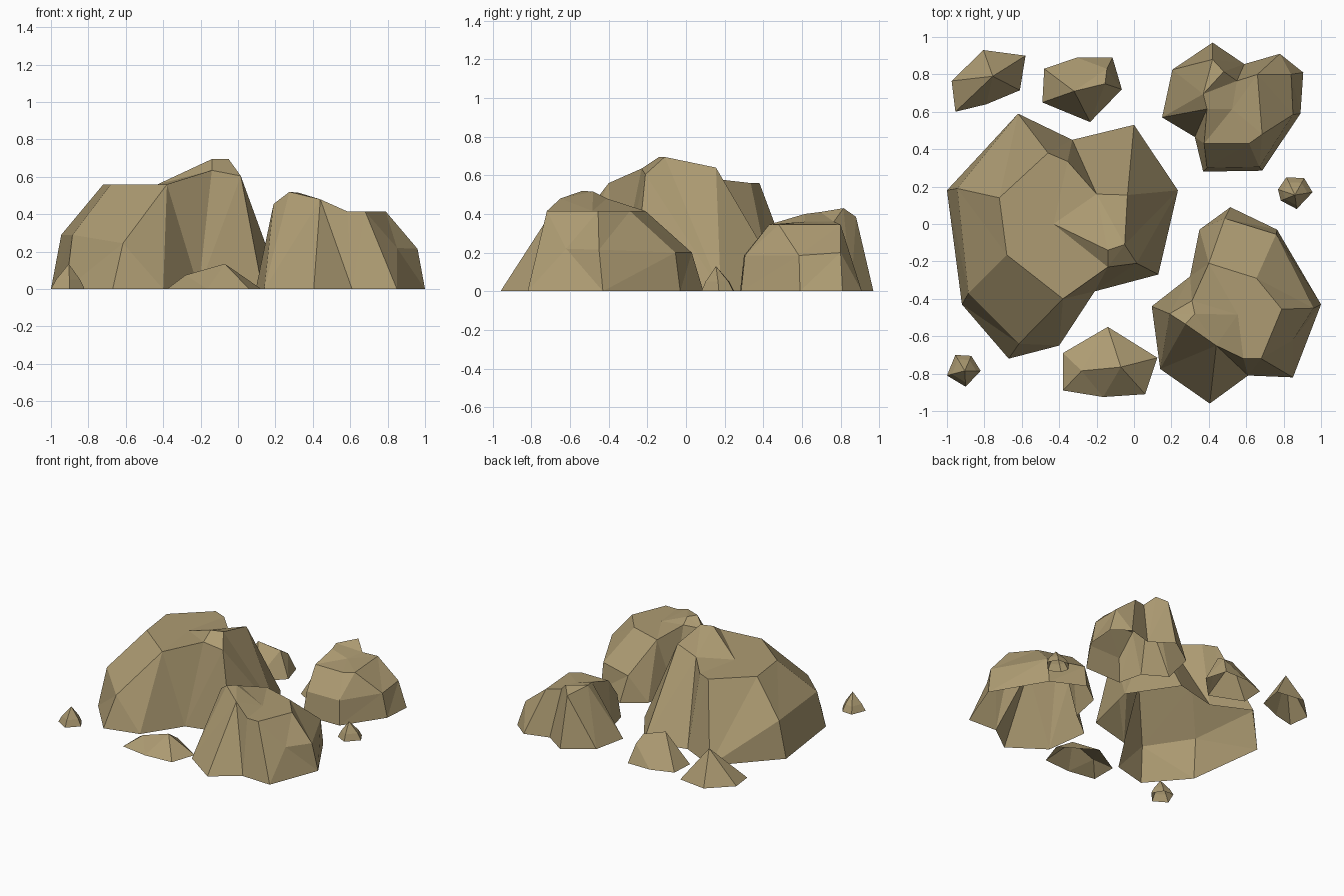
import bpy
from mathutils import Vector
from mathutils.geometry import delaunay_2d_cdt

stone = bpy.data.materials.new("tan_stone")
stone.diffuse_color = (0.42, 0.33, 0.17, 1)


def rock(name, columns, crown=()):
    """Rock shell: each column runs from the ground up to the rim."""
    pts, edges = [], set()

    def idx(p):
        p = tuple(p) if len(p) == 3 else (p[0], p[1], 0)
        if p not in pts:
            pts.append(p)
        return pts.index(p)

    def link(a, b):
        if a != b:
            edges.add((min(a, b), max(a, b)))

    cols = [[idx(p) for p in c] for c in columns]
    ground = [c[0] for c in cols if pts[c[0]][2] == 0]
    for loop in (ground, [c[-1] for c in cols]):
        for a, b in zip(loop, loop[1:] + loop[:1]):
            link(a, b)
    for c, d in zip(cols, cols[1:] + cols[:1]):
        for a, b in zip(c, c[1:]):
            link(a, b)
        if len(c) == 3 and len(d) == 3:
            link(c[1], d[1])
    for p in crown:
        idx(p)
    out = delaunay_2d_cdt([Vector(p[:2]) for p in pts], sorted(edges), [], 1, 1e-5)
    verts = []
    for v, src in zip(out[0], out[3]):
        near = src[0] if src else min(
            range(len(pts)), key=lambda i: (Vector(pts[i][:2]) - v).length)
        verts.append((v.x, v.y, pts[near][2]))
    mesh = bpy.data.meshes.new(name)
    mesh.from_pydata(verts, [], [tuple(f) for f in out[2]])
    mesh.materials.append(stone)
    obj = bpy.data.objects.new(name, mesh)
    bpy.context.collection.objects.link(obj)


# Large boulder
rock("large_boulder", [
    [(-1, .18), (-.945, .19, .29), (-.72, .14, .56)],
    [(-.62, .59), (-.46, .38, .56)],
    [(-.33, .45), (-.355, .335, .56)],
    [(-.2, .16, .58)],
    [(0, .53), (-.035, .155, .64)],
    [(.235, .18), (-.035, .155, .64)],
    [(-.05, -.11, .695)],
    [(.13, -.27), (.015, -.21, .605)],
    [(-.21, -.36), (-.14, -.23, .635)],
    [(-.40, -.65), (-.38, -.40, .56)],
    [(-.67, -.72), (-.615, -.64, .245), (-.38, -.40, .56)],
    [(-.92, -.43), (-.885, -.37, .29), (-.68, -.165, .56)],
], [(-.43, 0, .56), (-.14, -.14, .695)])

# Front right boulder
rock("front_boulder", [
    [(.515, .09), (.485, .03, .2), (.40, -.21, .415)],
    [(.765, -.03), (.76, -.055, .2), (.655, -.29, .415)],
    [(1, -.43), (.96, -.45, .215), (.79, -.455, .415)],
    [(.85, -.82), (.68, -.72, .415)],
    [(.61, -.81), (.585, -.72, .415)],
    [(.405, -.96), (.44, -.65, .48)],
    [(.14, -.775), (.275, -.535, .52)],
    [(.095, -.44), (.19, -.48, .455)],
    [(.30, -.28), (.31, -.41, .48)],
    [(.35, -.03), (.40, -.21, .415)],
], [(.555, -.485, .415), (.325, -.48, .515), (.85, -.62, .22)])

# Back right boulder
rock("back_boulder", [
    [(.42, .97), (.42, .88, .385)],
    [(.205, .825), (.37, .695, .41)],
    [(.15, .57), (.39, .615, .40)],
    [(.325, .465), (.39, .615, .40)],
    [(.37, .28), (.39, .3, .185), (.375, .43, .345)],
    [(.685, .285), (.67, .305, .185), (.615, .43, .345)],
    [(.89, .59), (.85, .585, .185), (.685, .48, .345)],
    [(.905, .81), (.84, .8, .2), (.66, .80, .345)],
    [(.78, .91), (.66, .80, .345)],
    [(.59, .855), (.55, .765, .36)],
    [(.48, .815, .43)],
], [(.525, .615, .36)])

# Small stones
peak = (-.755, .79, .25)
rock("back_left_stone", [[p, peak] for p in (
    (-.975, .765), (-.805, .93), (-.58, .90), (-.61, .715), (-.79, .64), (-.955, .60))])

rock("back_stone", [
    [(-.49, .65), (-.32, .71, .235)],
    [(-.48, .83), (-.32, .71, .235)],
    [(-.305, .89), (-.145, .83, .14)],
    [(-.115, .89), (-.145, .83, .14)],
    [(-.065, .72), (-.155, .75, .19)],
    [(-.235, .545), (-.32, .71, .235)],
])

high, low = (-.07, -.765, .135), (-.28, -.785, .075)
rock("front_stone", [
    [(-.38, -.69), low], [(-.14, -.55), high], [(.125, -.715), high],
    [(.06, -.91), high], [(-.165, -.925), high], [(-.38, -.89), low],
])


# Pebbles: pointed, with a low shoulder ring
def pebble(name, outline, top):
    rock(name, [[p, (p[0] + .28 * (top[0] - p[0]), p[1] + .28 * (top[1] - p[1]), .05), top]
                for p in outline])


pebble("right_pebble", [(.77, .185), (.815, .25), (.91, .245), (.955, .17),
                        (.87, .08), (.785, .125)], (.86, .155, .13))
pebble("left_pebble", [(-1, -.81), (-.955, -.70), (-.87, -.705), (-.82, -.785),
                       (-.90, -.87)], (-.905, -.785, .135))
